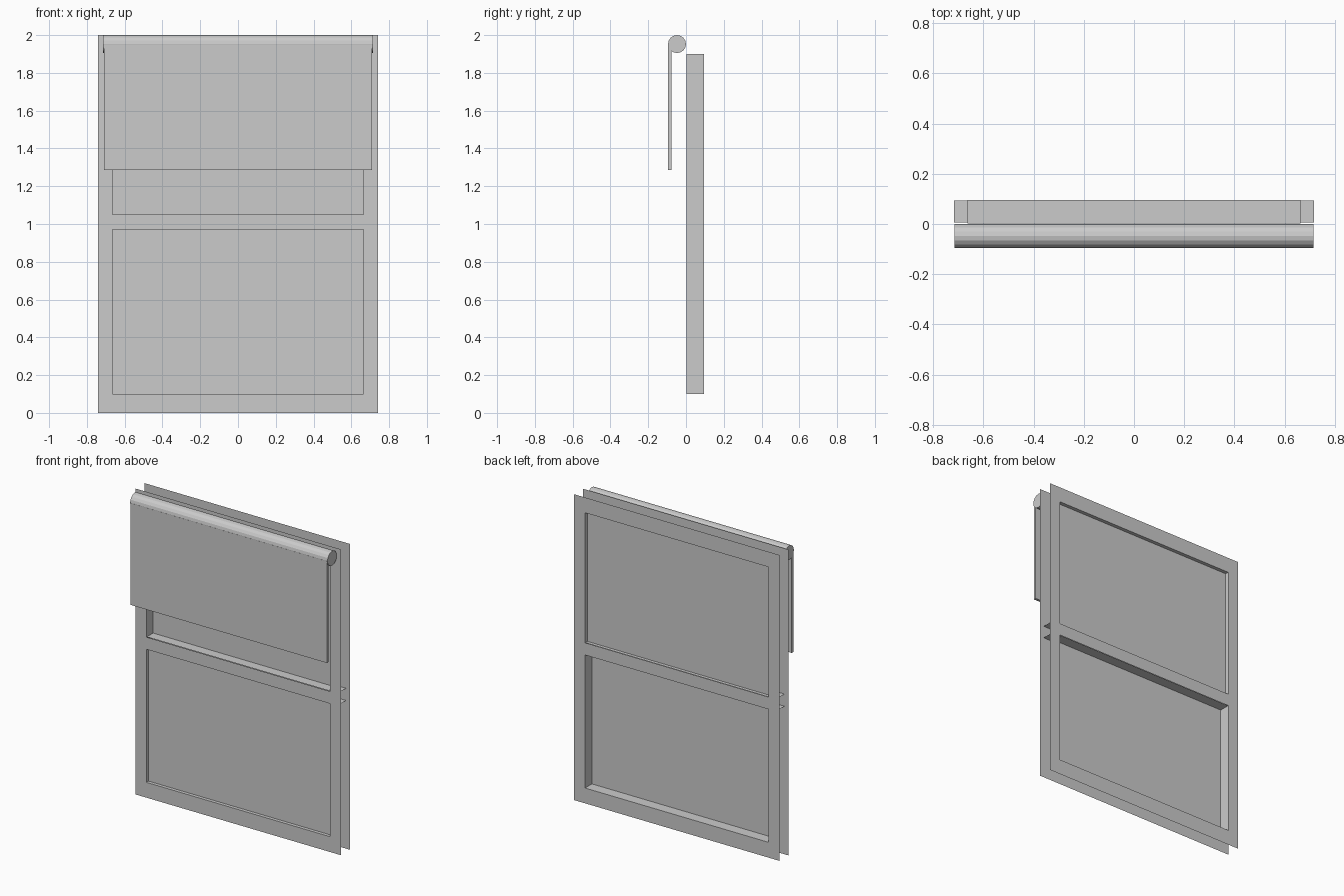
import bpy, bmesh, math
from mathutils import Matrix

if "Cube" in bpy.data.objects:
    bpy.data.objects.remove(bpy.data.objects["Cube"])

W, IN = 0.742, 0.664            # half width of casing and of openings
FRONT, BACK = 0.002, 0.095      # casing sheet depths
Z = [0.0, 0.1, 0.97, 1.05, 1.9, 2.0]


def mesh_object(name, quads):
    """Build one object from a list of four-corner faces."""
    bm = bmesh.new()
    for q in quads:
        bm.faces.new([bm.verts.new(p) for p in q])
    bmesh.ops.remove_doubles(bm, verts=bm.verts, dist=1e-5)
    return finish(name, bm)


def finish(name, bm):
    me = bpy.data.meshes.new(name)
    bm.to_mesh(me)
    bm.free()
    ob = bpy.data.objects.new(name, me)
    bpy.context.collection.objects.link(ob)
    return ob


def upright(x0, x1, z0, z1, y, back=False):
    q = [(x0, y, z0), (x1, y, z0), (x1, y, z1), (x0, y, z1)]
    return q[::-1] if back else q


def level(x, y0, y1, z, up=True):
    q = [(-x, y0, z), (x, y0, z), (x, y1, z), (-x, y1, z)]
    return q if up else q[::-1]


# Front and back casing sheets, each with two window openings
xs = [-W, -IN, IN, W]
for name, y in (("front_casing", FRONT), ("back_casing", BACK)):
    mesh_object(name, [upright(xs[i], xs[i + 1], Z[k], Z[k + 1], y, y == BACK)
                       for i in range(3) for k in range(5)
                       if not (i == 1 and k in (1, 3))])

# Side jambs, sill and head lining the openings
for side, s in (("left", -1), ("right", 1)):
    x = s * IN
    q = [(x, FRONT, Z[1]), (x, FRONT, Z[4]), (x, BACK, Z[4]), (x, BACK, Z[1])]
    mesh_object(side + "_jamb", [q if s > 0 else q[::-1]])
mesh_object("sill", [level(IN, FRONT, BACK, Z[1])])
mesh_object("head", [level(IN, FRONT, BACK, Z[4], False)])

# Meeting rail faces, running on past the jambs
mesh_object("meeting_rail_bottom", [level(0.717, 0.006, 0.093, Z[2], False)])
mesh_object("meeting_rail_top", [level(0.717, 0.006, 0.093, Z[3])])

# Panes: lower one near the front, upper one near the back
mesh_object("lower_pane", [upright(-IN, IN, Z[1], Z[2], 0.024)])
mesh_object("upper_pane", [upright(-IN, IN, Z[3], Z[4], 0.071)])

# Blind roll
R = 0.0475
bm = bmesh.new()
bmesh.ops.create_cone(bm, cap_ends=True, segments=16, radius1=R, radius2=R, depth=1.428,
                      matrix=Matrix.Translation((0, -R, 2 - R)) @ Matrix.Rotation(math.pi / 2, 4, 'Y'))
finish("blind_roll", bm)

# Hanging blind cloth
bm = bmesh.new()
bmesh.ops.create_cube(bm, size=1.0, matrix=Matrix.Translation((0, -0.0865, 1.6175)) @
                      Matrix.Diagonal((1.42, 0.017, 0.665, 1)))
finish("blind_cloth", bm)
